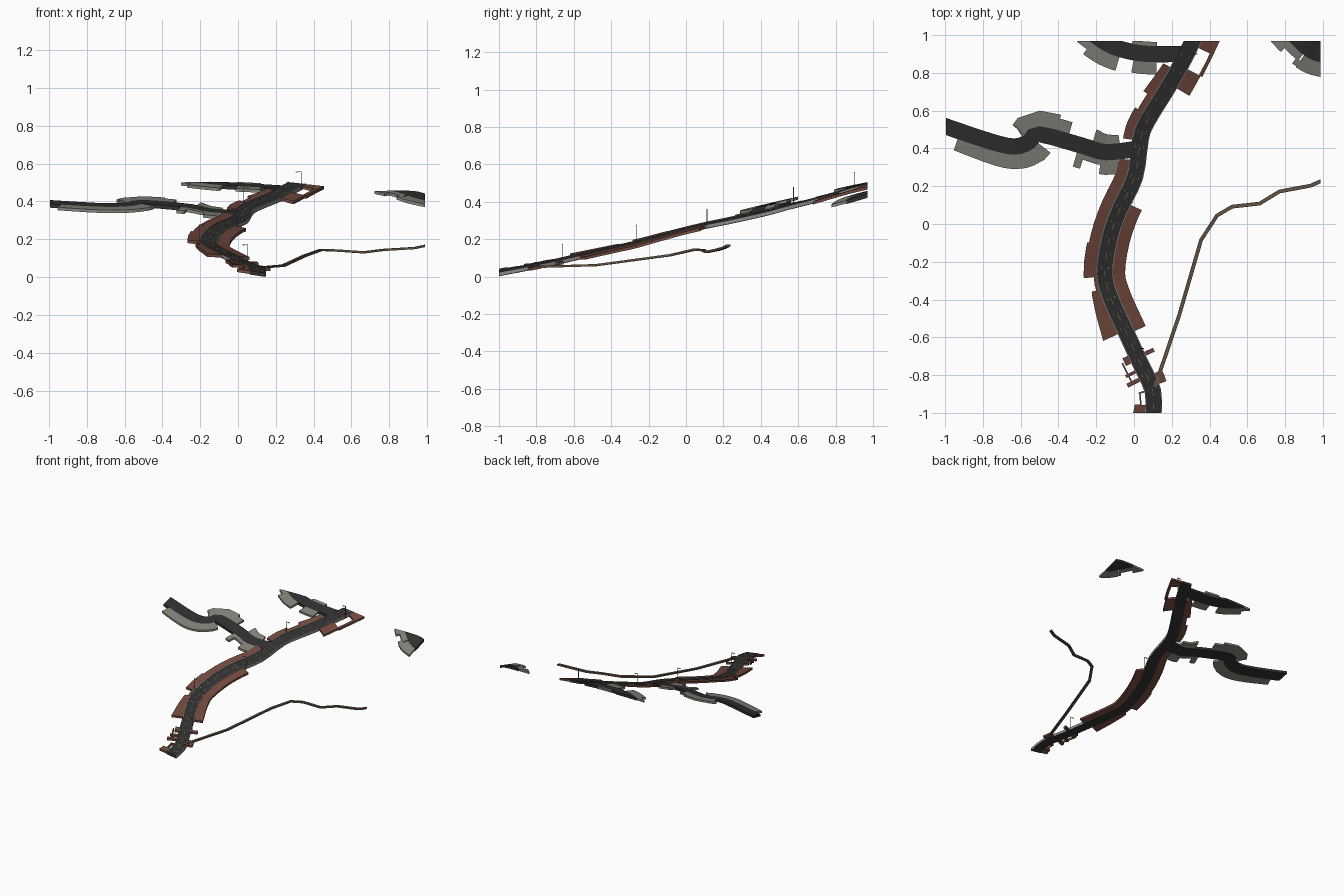
import bpy, bmesh
from mathutils import Vector

if "Cube" in bpy.data.objects:
    bpy.data.objects.remove(bpy.data.objects["Cube"])

def mat(name, *c):
    m = bpy.data.materials.new(name)
    m.diffuse_color = (*c, 1)
    m.use_nodes = True
    m.node_tree.nodes["Principled BSDF"].inputs["Base Color"].default_value = m.diffuse_color
    return m

ASPHALT = mat("asphalt", .03, .03, .031)
BRICK = mat("brick_paving", .17, .068, .047)
GREY = mat("grey_paving", .23, .23, .20)
KERB = mat("kerb", .25, .25, .24)
DIRT = mat("dirt", .12, .085, .055)
YELLOW = mat("yellow_paint", .5, .33, .04)
WHITE = mat("white_paint", .5, .5, .5)
METAL = mat("lamp_metal", .12, .13, .13)

HALF = .043  # half width of the roads

class Route:
    """Centreline that runs along one axis, with the ground's sideways slope."""
    def __init__(self, pts, axis, slope, smooth=3):
        p = [Vector(q) for q in pts]
        self.axis, self.slope, self.pts = axis, slope, []
        for i in range(len(p) - 1):
            a, b, c, d = p[max(i - 1, 0)], p[i], p[i + 1], p[min(i + 2, len(p) - 1)]
            for k in range(smooth):
                t = k / smooth
                if smooth > 1:
                    q = .5 * (2*b + (c - a)*t + (2*a - 5*b + 4*c - d)*t*t + (3*b - a - 3*c + d)*t**3)
                else:
                    q = b
                self.pts.append(q)
        self.pts.append(p[-1])

    def at(self, s):
        P, ax = self.pts, self.axis
        for a, b in zip(P, P[1:]):
            if s <= b[ax] or b is P[-1]:
                return a.lerp(b, (s - a[ax]) / (b[ax] - a[ax]))

    def point(self, s, off, dz=0):
        c = self.at(s)
        d = (self.at(s + .012) - self.at(s - .012)).xy.normalized()
        n = Vector((d.y, -d.x)) * off
        return c + Vector((n.x, n.y, n.dot(Vector(self.slope)) + dz))

def finish(bm, name, m):
    # cut everything at the edges of the map tile
    for co, no in (((-.995, 0, 0), (-1, 0, 0)), ((.988, 0, 0), (1, 0, 0)),
                   ((0, -1, 0), (0, -1, 0)), ((0, .97, 0), (0, 1, 0))):
        bmesh.ops.bisect_plane(bm, geom=bm.verts[:] + bm.edges[:] + bm.faces[:], dist=1e-6,
                               plane_co=co, plane_no=no, clear_outer=True)
        bmesh.ops.holes_fill(bm, edges=[e for e in bm.edges if e.is_boundary])
    bmesh.ops.recalc_face_normals(bm, faces=bm.faces[:])
    me = bpy.data.meshes.new(name)
    bm.to_mesh(me)
    bm.free()
    me.materials.append(m)
    bpy.context.collection.objects.link(bpy.data.objects.new(name, me))

def slabs(name, route, m, specs, dz=0, th=.016):
    """Slabs along a route: (start, end, inner offset, outer offset, outer offset at end)."""
    bm = bmesh.new()
    for s0, s1, inner, outer, *rest in specs:
        outer1 = rest[0] if rest else outer
        ss = [s0] + [p[route.axis] for p in route.pts if s0 + .006 < p[route.axis] < s1 - .006] + [s1]
        rings = []
        for s in ss:
            o = outer + (outer1 - outer) * (s - s0) / (s1 - s0)
            rings.append([bm.verts.new(route.point(s, a, dz - h))
                          for a, h in ((inner, 0), (o, 0), (o, th), (inner, th))])
        for a, b in zip(rings, rings[1:]):
            for i in range(4):
                j = (i + 1) % 4
                bm.faces.new((a[i], a[j], b[j], b[i]))
        bm.faces.new(rings[0])
        bm.faces.new(rings[-1][::-1])
    finish(bm, name, m)

def both(s0, s1, a, b):
    return [(s0, s1, a, b), (s0, s1, -a, -b)]

# centrelines
main = Route([(.10, -1.04, .02), (.10, -.885, .05), (.03, -.73, .08), (-.05, -.555, .12),
              (-.12, -.40, .155), (-.155, -.265, .185), (-.13, -.08, .235), (-.075, .08, .275),
              (.005, .25, .31), (.035, .45, .355), (.07, .545, .38), (.19, .74, .43),
              (.27, .885, .475), (.325, 1, .505), (.38, 1.12, .53)], 1, (-.15, .2))
west = Route([(-1.05, .535, .402), (-.77, .44, .385), (-.635, .41, .383), (-.555, .435, .39),
              (-.5, .475, .4), (-.26, .41, .378), (-.145, .38, .355), (.03, .4, .344)], 0, (0, .23))
north = Route([(-.3, 1.07, .52), (-.18, .98, .507), (-.11, .94, .499), (-.02, .913, .492),
               (.08, .9, .487), (.26, .9, .476)], 0, (0, .2))
corner = Route([(.76, 1.1, .485), (.85, 1, .465), (.91, .94, .448), (.97, .905, .425),
                (1.06, .89, .4)], 0, (0, .23))
trail = Route([(.10, -.9, .054), (.125, -.82, .057), (.24, -.48, .067), (.355, -.085, .12),
               (.44, .045, .15), (.52, .092, .147), (.665, .108, .137), (.77, .172, .15),
               (.935, .203, .16), (1.02, .24, .178)], 0, (0, 0), 1)

# road surfaces
slabs("main_road", main, ASPHALT, [(-1.03, 1.1, -HALF, HALF)], th=.02)
slabs("west_road", west, ASPHALT, [(-1.04, .02, -HALF, HALF)], -.001, .02)
slabs("north_road", north, ASPHALT, [(-.28, .25, -HALF, HALF)], -.001, .02)
slabs("corner_road", corner, ASPHALT, [(.78, 1.05, -.085, HALF)], 0, .02)
slabs("dirt_trail", trail, DIRT, [(.112, 1.01, -.01, .01)], 0, .012)

# kerbs along the main road, left open at the junctions
slabs("main_kerbs", main, KERB, [(-1.03, 1.1, .040, .044), (-1.03, .34, -.044, -.040),
                                 (.45, .84, -.044, -.040), (.95, 1.1, -.044, -.040)], .002, .018)

# brick pavements
slabs("brick_pavement_left", main, BRICK, [
    (-.565, -.335, -HALF, -.13, -.085), (-.335, -.275, -HALF, -.06), (-.275, -.12, -HALF, -.112),
    (-.12, .335, -HALF, -.102), (.44, .57, -HALF, -.092), (.57, .65, -HALF, -.075),
    (.65, .81, -HALF, -.1, -.085)], -.001)
slabs("brick_pavement_right", main, BRICK, [
    (-.585, .12, HALF, .108), (.74, .84, HALF, .12), (.84, 1.1, .11, .13),
    (.95, 1.1, HALF, .13)], -.001)
# broken paving scraps at the low end
slabs("brick_scraps", main, BRICK, [
    (-1.03, -.96, -HALF, -.11, -.1), (-.96, -.87, -.066, -.074), (-.88, -.868, -HALF, -.075),
    (-.815, -.795, -HALF, -.115), (-.77, -.755, -HALF, -.1), (-.81, -.7, -.082, -.09),
    (-.72, -.68, -HALF, -.075), (-.86, -.81, HALF, .085), (-.715, -.695, HALF, .095)], -.001)

# grey pavements
slabs("west_pavement", west, GREY, [
    (-.92, -.54, HALF, .105, .125), (-.575, -.42, -HALF, -.125), (-.42, -.355, -HALF, -.105),
    (-.29, -.25, HALF, .12), (-.25, -.17, HALF, .07), (-.17, -.09, HALF, .12),
    (-.23, -.07, -HALF, -.105, -.085)], -.001)
slabs("north_pavement", north, GREY, [
    (-.25, -.2, HALF, .085), (-.2, -.065, HALF, .118), (.005, .12, HALF, .108),
    (-.02, .12, -HALF, -.065)], -.001)
slabs("corner_pavement", corner, GREY, [
    (.79, .86, HALF, .115), (.86, .92, HALF, .085), (.91, .925, .08, .115),
    (.925, 1.05, HALF, .12)], -.001)

# lane paint
dashes = [-.99 + .08 * i for i in range(25)]
slabs("centre_line", main, YELLOW, [(s, s + .04, -.001, .001) for s in dashes if s < .6], .0008, .001)
slabs("lane_dashes", main, WHITE,
      [q for s in dashes for q in both(s + .03, s + .045, .0195, .0207)], .0008, .001)

# street lamps on alternating sides
def box(bm, a, b):
    r = bmesh.ops.create_cube(bm, size=1)["verts"]
    for v in r:
        v.co = Vector([a[i] + (b[i] - a[i]) * (v.co[i] + .5) for i in range(3)])

for i, s in enumerate((-.68, -.265, .135, .55, .922)):
    side = 1 if i % 2 == 0 else -1
    p = main.point(s, side * .05)
    bm = bmesh.new()
    w, top = .0015, p.z + .085
    box(bm, (p.x - w, p.y - w, p.z - .015), (p.x + w, p.y + w, top))
    hx = p.x - side * .024
    x0, x1 = sorted((p.x, hx))
    box(bm, (x0, p.y - w, top - .003), (x1, p.y + w, top))
    box(bm, (hx - .005, p.y - .0025, top - .005), (hx + .005, p.y + .0025, top - .002))
    finish(bm, f"street_lamp_{i + 1}", METAL)
